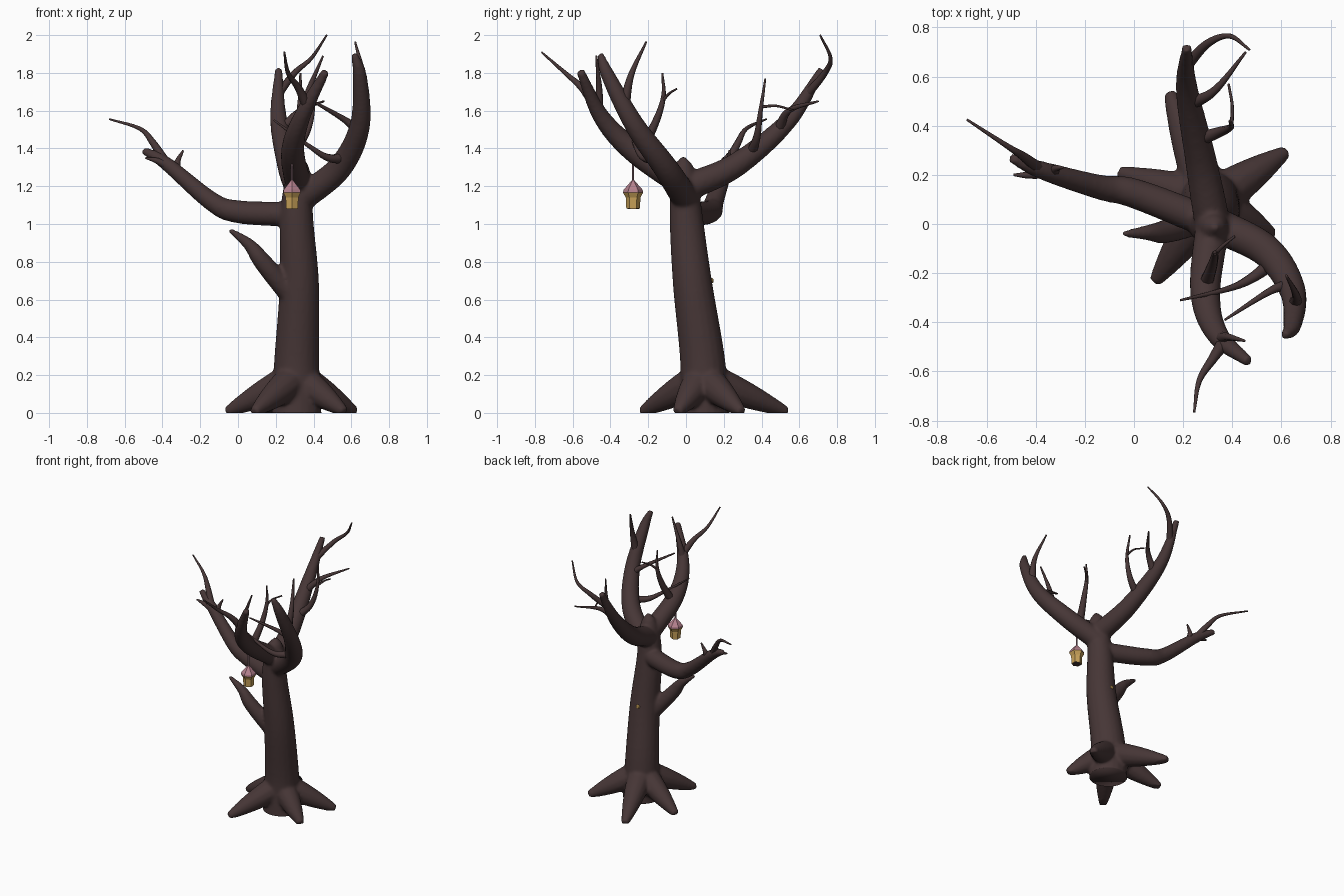
import bpy, bmesh, math
from mathutils import Vector

if "Cube" in bpy.data.objects:
    bpy.data.objects.remove(bpy.data.objects["Cube"])


def material(name, rgb):
    m = bpy.data.materials.new(name)
    m.diffuse_color = (*rgb, 1)
    m.use_nodes = True
    m.node_tree.nodes["Principled BSDF"].inputs["Base Color"].default_value = m.diffuse_color
    return m


BARK = material("dark bark", (0.062, 0.037, 0.037))
GOLD = material("gold wood", (0.58, 0.36, 0.10))
PINK = material("dusty pink", (0.46, 0.22, 0.27))
ROPE = material("mauve rope", (0.30, 0.18, 0.21))


def add_object(name, bm, mat, smooth=True):
    bmesh.ops.recalc_face_normals(bm, faces=bm.faces)
    me = bpy.data.meshes.new(name)
    bm.to_mesh(me)
    bm.free()
    me.materials.append(mat)
    for p in me.polygons:
        p.use_smooth = smooth
    ob = bpy.data.objects.new(name, me)
    bpy.context.collection.objects.link(ob)
    return ob


def spline(pts, steps=8):
    """Catmull-Rom curve through the points."""
    p = [Vector(q) for q in pts]
    p = [2 * p[0] - p[1]] + p + [2 * p[-1] - p[-2]]
    out = []
    for i in range(1, len(p) - 2):
        a, b, c, d = p[i - 1:i + 3]
        for k in range(steps):
            t = k / steps
            out.append(0.5 * (2 * b + (c - a) * t + (2 * a - 5 * b + 4 * c - d) * t * t
                              + (3 * b - a - 3 * c + d) * t ** 3))
    return out + [p[-2]]


def tube(bm, pts, radius, sides):
    """Tube along a smooth path; radius is a function of 0..1. Returns path with radii."""
    path = spline(pts)
    last = len(path) - 1
    prev, n, info = None, None, []
    for i, q in enumerate(path):
        tan = (path[min(i + 1, last)] - path[max(i - 1, 0)]).normalized()
        n = tan.orthogonal() if n is None else n - tan * n.dot(tan)
        n.normalize()
        b = tan.cross(n)
        r = radius(i / last)
        info.append((q, r))
        angles = [2 * math.pi * k / sides for k in range(sides)]
        ring = [bm.verts.new(q + (n * math.cos(a) + b * math.sin(a)) * r) for a in angles]
        if prev:
            for k in range(sides):
                j = (k + 1) % sides
                bm.faces.new((prev[k], prev[j], ring[j], ring[k]))
        else:
            bm.faces.new(ring[::-1])
        prev = ring
    bm.faces.new(prev)
    return info


def limb(pts, r0, r1):
    return tube(wood, pts, lambda f: r0 + (r1 - r0) * f ** 1.6, 16)


def twig(parent, t, *pts):
    """Thin shoot leaving a parent path at fraction t."""
    q, r = parent[round(t * (len(parent) - 1))]
    r = min(r * .75, .032)
    return tube(shoots, [q, *pts], lambda f: r + (.005 - r) * f ** .8, 8)


# Trunk with rounded top
wood = bmesh.new()
tube(wood, [(.31, .09, -.08), (.31, .09, .25), (.325, .035, .68), (.31, 0, 1.05), (.33, -.015, 1.355)],
     lambda f: (.137 - .065 * f) * math.sqrt(max(1 - f ** 14, .03)), 20)

# Main limbs
left = limb([(.3, .01, 1.05), (0, .125, 1.065), (-.14, .15, 1.12), (-.38, .22, 1.32), (-.5, .27, 1.39)], .066, .02)
back = limb([(.32, 0, 1.19), (.27, .27, 1.315), (.215, .55, 1.555), (.215, .72, 1.82)], .073, .02)
front = limb([(.32, 0, 1.2), (.29, -.28, 1.39), (.34, -.45, 1.57), (.465, -.56, 1.81)], .07, .022)
right = limb([(.33, 0, 1.13), (.54, -.11, 1.3), (.645, -.27, 1.52), (.645, -.41, 1.78), (.615, -.455, 1.9)], .072, .018)
low = limb([(.28, .02, .62), (.13, -.03, .8), (.06, -.035, .89), (-.045, -.04, .97)], .056, .012)

# Five flared roots
foot = Vector((.31, .09, .19))
for x, y in [(.62, .295), (-.06, .21), (.145, .535), (.565, -.045), (.085, -.235)]:
    tip = Vector((x, y, .005))
    tube(wood, [foot, foot.lerp(tip, .5), tip], lambda f: .09 - .064 * f ** 1.8, 12)

# Blend into one skin, then cut flat at the ground
raw = add_object("trunk_raw", wood, BARK)
rm = raw.modifiers.new("blend", 'REMESH')
rm.mode, rm.voxel_size = 'VOXEL', 0.011
sm = raw.modifiers.new("soften", 'SMOOTH')
sm.factor, sm.iterations = 0.5, 5
bpy.context.view_layer.update()
dg = bpy.context.evaluated_depsgraph_get()
baked = bpy.data.meshes.new_from_object(raw.evaluated_get(dg))
bm = bmesh.new()
bm.from_mesh(baked)
bpy.data.objects.remove(raw)
res = bmesh.ops.bisect_plane(bm, geom=bm.verts[:] + bm.edges[:] + bm.faces[:],
                             plane_co=(0, 0, 0), plane_no=(0, 0, -1), clear_outer=True)
bmesh.ops.holes_fill(bm, edges=[e for e in res["geom_cut"] if isinstance(e, bmesh.types.BMEdge)])
add_object("trunk_roots_and_limbs", bm, BARK)

# Left twigs
shoots = bmesh.new()
twig(left, .75, (-.45, .275, 1.43), (-.52, .32, 1.505), (-.68, .425, 1.555))
twig(left, .72, (-.43, .2, 1.335), (-.49, .2, 1.35))
twig(left, .68, (-.32, .225, 1.33), (-.29, .23, 1.39))
add_object("left_twigs", shoots, BARK)

# Back twigs
shoots = bmesh.new()
twig(back, .84, (.3, .735, 1.8), (.39, .765, 1.88), (.47, .71, 2.0))
twig(back, .58, (.33, .545, 1.6), (.455, .70, 1.65))
fork = twig(back, .4, (.35, .375, 1.46), (.395, .395, 1.6), (.39, .42, 1.77))
twig(fork, .7, (.4, .48, 1.625), (.385, .57, 1.6))
add_object("back_twigs", shoots, BARK)

# Front twigs
shoots = bmesh.new()
twig(front, .75, (.32, -.55, 1.72), (.265, -.64, 1.8), (.245, -.765, 1.91))
twig(front, .71, (.38, -.46, 1.72), (.45, -.475, 1.89))
fork = twig(front, .3, (.32, -.165, 1.53), (.33, -.12, 1.67), (.33, -.125, 1.8))
twig(fork, .62, (.36, -.09, 1.69), (.41, -.05, 1.715))
add_object("front_twigs", shoots, BARK)

# Right twigs
shoots = bmesh.new()
twig(right, .6, (.66, -.29, 1.79), (.62, -.21, 1.965))
twig(right, .48, (.56, -.27, 1.555), (.37, -.39, 1.665))
twig(right, .3, (.48, -.22, 1.35), (.38, -.265, 1.41), (.19, -.31, 1.55))
add_object("right_twigs", shoots, BARK)


def lathe(name, profile, mat):
    """Six-sided solid around the lantern axis from (radius, z) rings."""
    bm = bmesh.new()
    rings = []
    for r, z in profile:
        angles = [math.pi * (k + .5) / 3 for k in range(6)]
        rings.append([bm.verts.new((.286 + r * math.cos(a), -.28 + r * math.sin(a), z)) for a in angles])
    for a, b in zip(rings, rings[1:]):
        for k in range(6):
            j = (k + 1) % 6
            bm.faces.new((a[k], a[j], b[j], b[k]))
    bm.faces.new(rings[0][::-1])
    bm.faces.new(rings[-1])
    return add_object(name, bm, mat, False)


# Hanging lantern: rope, roof, body and dark underside
lathe("lantern_rope", [(.006, 1.2), (.006, 1.38)], ROPE)
lathe("lantern_roof", [(.053, 1.168), (.05, 1.182), (.012, 1.225), (.006, 1.232)], PINK)
lathe("lantern_body", [(.036, 1.082), (.039, 1.14), (.054, 1.168)], GOLD)
lathe("lantern_underside", [(.03, 1.08), (.03, 1.084)], BARK)

# Small gold knob on the back of the trunk
bm = bmesh.new()
bmesh.ops.create_icosphere(bm, subdivisions=1, radius=.02)
bmesh.ops.translate(bm, verts=bm.verts, vec=(.315, .128, .7))
add_object("trunk_back_knob", bm, GOLD, False)
